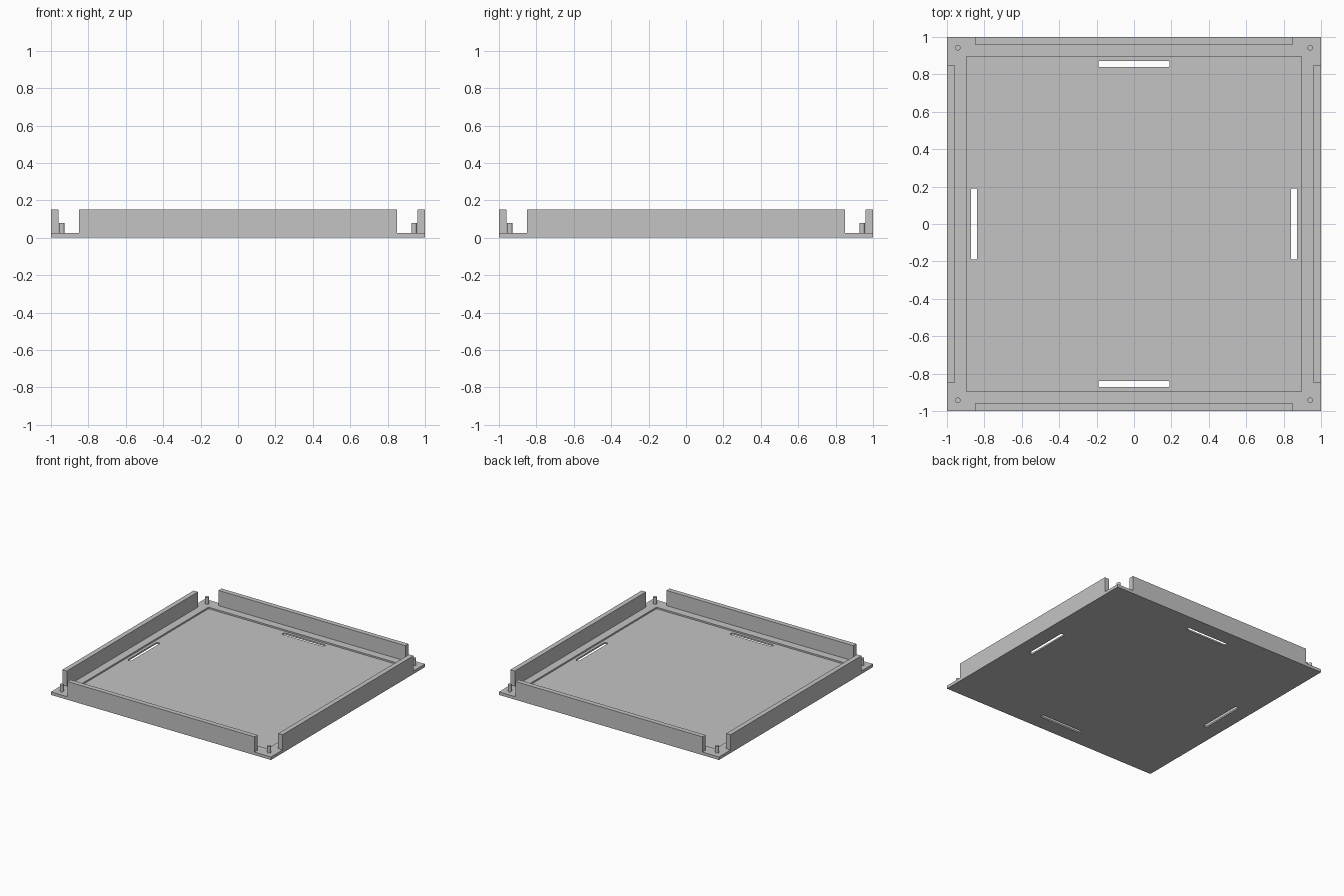
import bpy, bmesh, math
from mathutils import Matrix, Vector

if "Cube" in bpy.data.objects:
    bpy.data.objects.remove(bpy.data.objects["Cube"])

grey = bpy.data.materials.new("light_grey")
grey.diffuse_color = (0.55, 0.55, 0.55, 1)
grey.use_nodes = True
grey.node_tree.nodes["Principled BSDF"].inputs["Base Color"].default_value = grey.diffuse_color

BASE_T = 0.025    # plate thickness
FLOOR_Z = 0.0125  # recessed floor height
WALL_H = 0.15


def finish(bm, name):
    me = bpy.data.meshes.new(name)
    bm.to_mesh(me)
    bm.free()
    me.materials.append(grey)
    ob = bpy.data.objects.new(name, me)
    bpy.context.collection.objects.link(ob)
    return ob


def box(name, lo, hi, corner=0.0):
    """Box between two corners, with optional rounded vertical edges."""
    lo, hi = Vector(lo), Vector(hi)
    bm = bmesh.new()
    bmesh.ops.create_cube(bm, size=1)
    bmesh.ops.scale(bm, vec=hi - lo, verts=bm.verts)
    bmesh.ops.translate(bm, vec=(lo + hi) / 2, verts=bm.verts)
    if corner:
        upright = [e for e in bm.edges
                   if abs(e.verts[0].co.z - e.verts[1].co.z) > 1e-4]
        bmesh.ops.bevel(bm, geom=upright, offset=corner, segments=3,
                        profile=0.5, affect='EDGES')
    return finish(bm, name)


# Base plate with a shallow square recess and four finger slots
base = box("base_plate", (-1, -1, 0), (1, 1, BASE_T))
cutters = [box("recess_cutter", (-0.895, -0.895, FLOOR_Z), (0.895, 0.895, 0.1))]
for i in range(4):
    slot = box("slot_cutter", (-0.19, -0.872, -0.1), (0.19, -0.84, 0.1), 0.006)
    slot.data.transform(Matrix.Rotation(i * math.pi / 2, 4, 'Z'))
    cutters.append(slot)
for c in cutters:
    c.hide_render = True
    mod = base.modifiers.new("cut", 'BOOLEAN')
    mod.operation, mod.solver, mod.object = 'DIFFERENCE', 'EXACT', c
bpy.context.view_layer.objects.active = base
for mod in list(base.modifiers):
    bpy.ops.object.modifier_apply(modifier=mod.name)
for c in cutters:
    bpy.data.objects.remove(c)

# Side walls, stopping short of the corners
for i, side in enumerate(("front", "right", "back", "left")):
    wall = box(side + "_wall", (-0.85, -1, BASE_T), (0.85, -0.96, WALL_H))
    wall.data.transform(Matrix.Rotation(i * math.pi / 2, 4, 'Z'))

# Corner locating pegs
for sx in (-1, 1):
    for sy in (-1, 1):
        bm = bmesh.new()
        bmesh.ops.create_cone(bm, cap_ends=True, segments=24, radius1=0.015,
                              radius2=0.015, depth=0.08 - BASE_T)
        bmesh.ops.translate(bm, vec=(sx * 0.942, sy * 0.942, (0.08 + BASE_T) / 2),
                            verts=bm.verts)
        peg = finish(bm, "corner_peg")
        bpy.ops.object.select_all(action='DESELECT')
        peg.select_set(True)
        bpy.context.view_layer.objects.active = peg
        bpy.ops.object.shade_smooth_by_angle(angle=math.radians(35))
